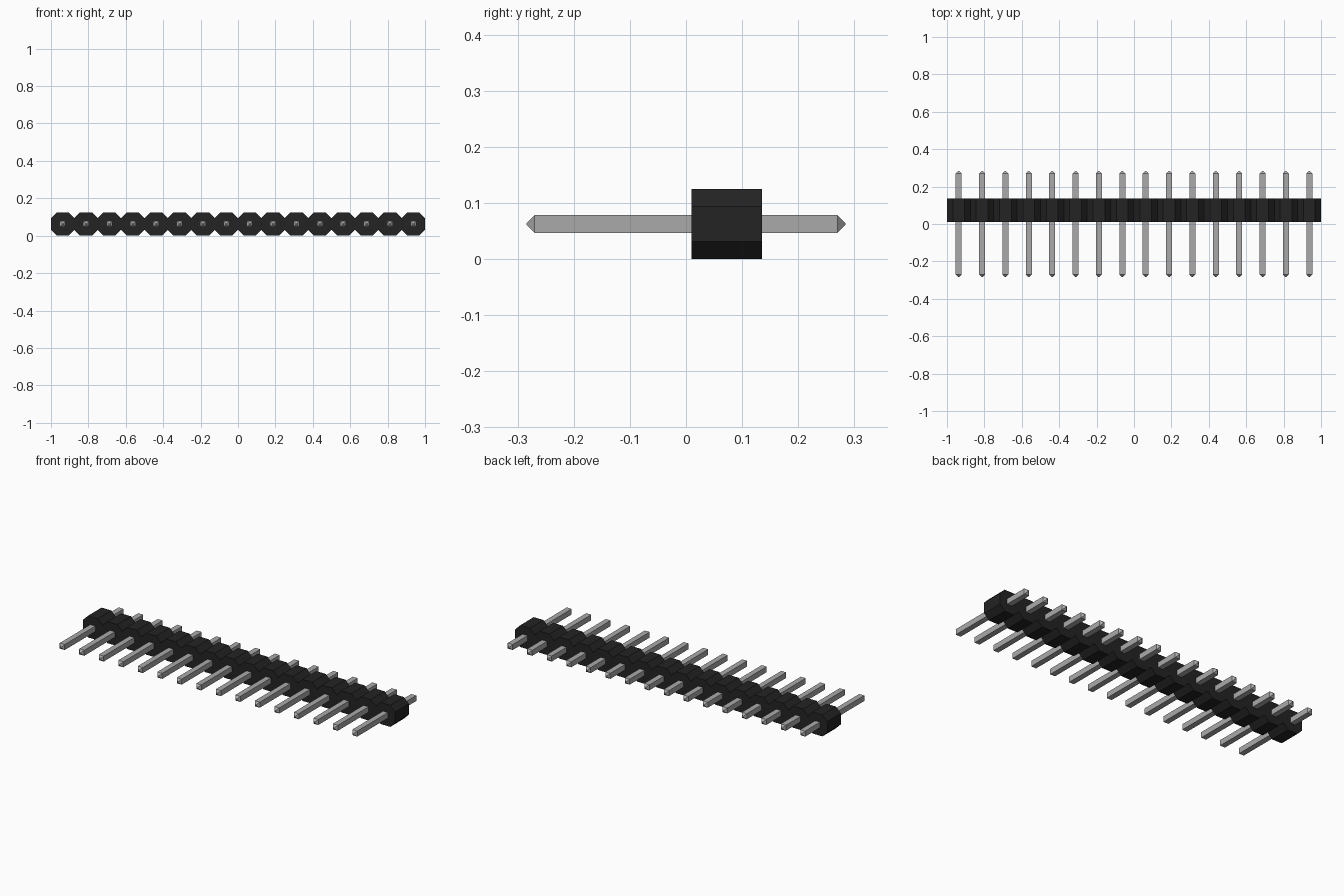
import bpy, bmesh

cube = bpy.data.objects.get("Cube")
if cube:
    bpy.data.objects.remove(cube, do_unlink=True)

COUNT = 16
PITCH = 2 / COUNT
HALF = PITCH / 2
CUT = 0.031                      # corner chamfer of each housing segment
BODY_Y = (0.01, 0.135)
PIN_HALF = 0.016                 # half thickness of a pin
PIN_END, PIN_TIP = 0.27, 0.284   # where the taper starts and ends


def material(name, rgb, roughness):
    m = bpy.data.materials.new(name)
    m.use_nodes = True
    m.diffuse_color = (*rgb, 1)
    bsdf = m.node_tree.nodes["Principled BSDF"]
    bsdf.inputs["Base Color"].default_value = (*rgb, 1)
    bsdf.inputs["Roughness"].default_value = roughness
    return m


def loft(name, rings, mat):
    """Mesh bridging equal-length point rings, closed at both ends."""
    bm = bmesh.new()
    loops = [[bm.verts.new(p) for p in ring] for ring in rings]
    n = len(loops[0])
    for a, b in zip(loops, loops[1:]):
        for i in range(n):
            j = (i + 1) % n
            bm.faces.new((a[i], a[j], b[j], b[i]))
    bm.faces.new(loops[0])
    bm.faces.new(loops[-1])
    bmesh.ops.recalc_face_normals(bm, faces=bm.faces)
    mesh = bpy.data.meshes.new(name)
    bm.to_mesh(mesh)
    bm.free()
    mesh.materials.append(mat)
    return mesh


def add(name, mesh, location=(0, 0, 0)):
    ob = bpy.data.objects.new(name, mesh)
    ob.location = location
    bpy.context.collection.objects.link(ob)
    return ob


black = material("black plastic", (0.017, 0.017, 0.017), 0.6)
silver = material("silver metal", (0.4, 0.4, 0.4), 0.5)

# Chamfered housing segment and tapered square pin, shared by every position
c = HALF - CUT
octagon = [(-c, -HALF), (c, -HALF), (HALF, -c), (HALF, c),
           (c, HALF), (-c, HALF), (-HALF, c), (-HALF, -c)]
segment = loft("housing_segment", [[(x, y, z) for x, z in octagon] for y in BODY_Y], black)

square = [(-1, -1), (1, -1), (1, 1), (-1, 1)]
sections = [(-PIN_TIP, 0.002), (-PIN_END, PIN_HALF), (PIN_END, PIN_HALF), (PIN_TIP, 0.002)]
pin = loft("pin", [[(x * r, y, z * r) for x, z in square] for y, r in sections], silver)

# Row of segments with a pin through each
for i in range(COUNT):
    place = (-1 + (i + 0.5) * PITCH, 0, HALF)
    add(f"housing_segment_{i + 1}", segment, place)
    add(f"pin_{i + 1}", pin, place)
